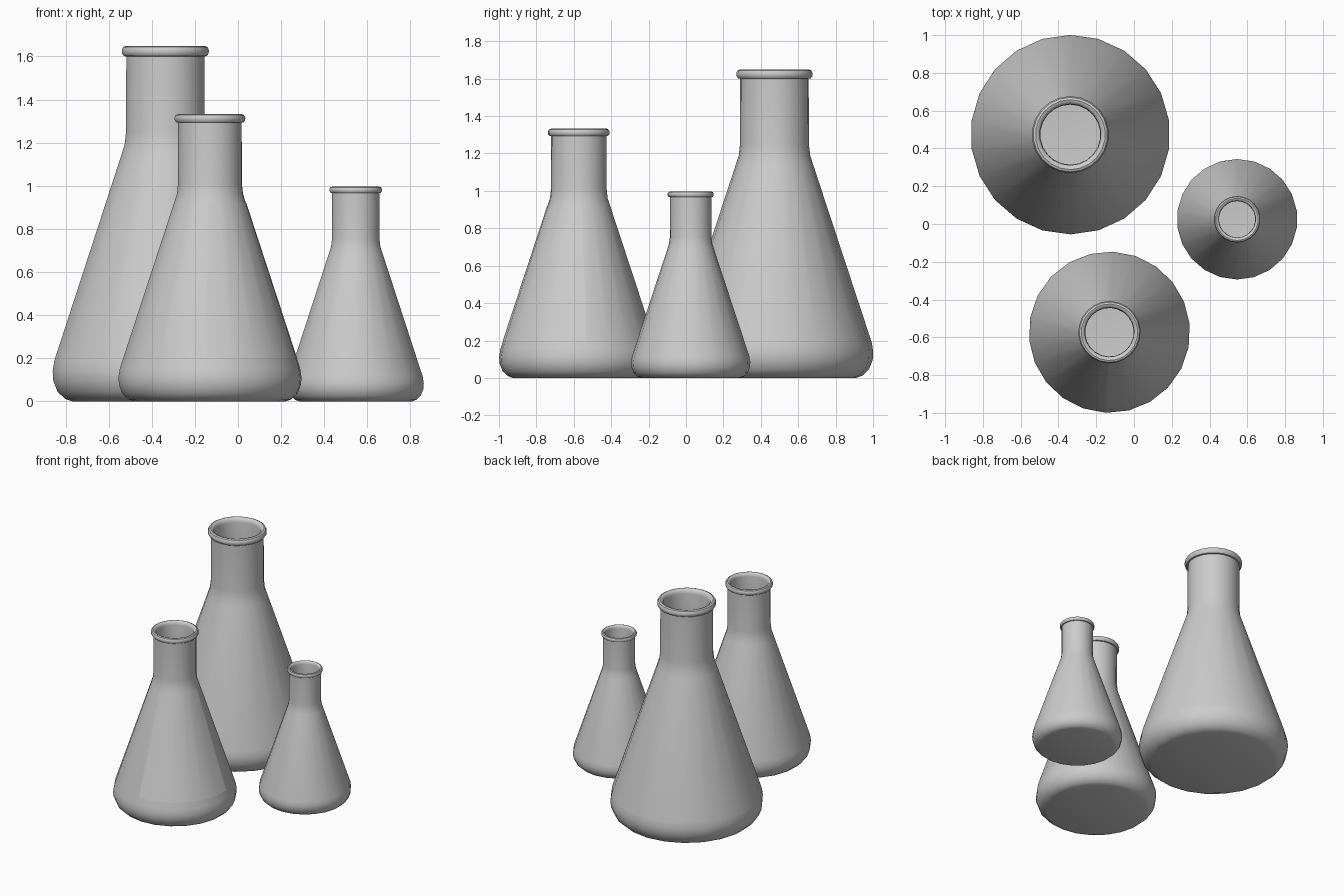
import bpy, bmesh
from math import sin, cos, pi, radians

if "Cube" in bpy.data.objects:
    bpy.data.objects.remove(bpy.data.objects["Cube"])

SIDES = 22

# Outer wall, rolled rim, inner wall (radius, height) of the largest flask
PROFILE = [
    (0.435, 0.0), (0.470, 0.012), (0.505, 0.045), (0.525, 0.095), (0.528, 0.14),
    (0.520, 0.19), (0.207, 1.14), (0.191, 1.19), (0.184, 1.25), (0.183, 1.60),
    (0.194, 1.602), (0.203, 1.613), (0.204, 1.630), (0.197, 1.644), (0.185, 1.649),
    (0.172, 1.645), (0.163, 1.634), (0.160, 1.615), (0.159, 1.25), (0.167, 1.19),
    (0.183, 1.14), (0.496, 0.19), (0.503, 0.14), (0.500, 0.095), (0.485, 0.055),
    (0.460, 0.030), (0.430, 0.022),
]


def finish(name, bm, location):
    mesh = bpy.data.meshes.new(name)
    bm.to_mesh(mesh)
    bm.free()
    obj = bpy.data.objects.new(name, mesh)
    obj.location = location
    bpy.context.collection.objects.link(obj)
    bpy.ops.object.select_all(action='DESELECT')
    obj.select_set(True)
    bpy.context.view_layer.objects.active = obj
    bpy.ops.object.shade_smooth_by_angle(angle=radians(40))
    return obj


def sweep(bm, profile, scale, start, steps, closed):
    """Sweep a profile around z and return the columns of vertices."""
    count = steps if closed else steps + 1
    cols = []
    for i in range(count):
        a = radians(start) + 2 * pi * i / SIDES
        cols.append([bm.verts.new((r * scale * cos(a), r * scale * sin(a), z * scale))
                     for r, z in profile])
    for i in range(steps):
        a, b = cols[i], cols[(i + 1) % count]
        for j in range(len(profile) - 1):
            bm.faces.new((a[j], b[j], b[j + 1], a[j + 1]))
    return cols


def flask(name, x, y, scale, start):
    bm = bmesh.new()
    cols = sweep(bm, PROFILE, scale, start, SIDES, True)
    bm.faces.new([c[0] for c in reversed(cols)])   # underside
    bm.faces.new([c[-1] for c in cols])            # inner floor
    return finish(name, bm, (x, y, 0))


# Three flasks of the same shape
flask("large_flask", -0.337, 0.473, 1.0, 90)
flask("medium_flask", -0.13, -0.573, 0.808, -92.5)
flask("small_flask", 0.546, 0.025, 0.604, 90)

# Thin marking panel on the cone of the medium flask
bm = bmesh.new()
sweep(bm, [(0.503, 0.2475), (0.2095, 1.139)], 0.808, -92.5, 6, False)
finish("scale_panel", bm, (-0.13, -0.573, 0))
